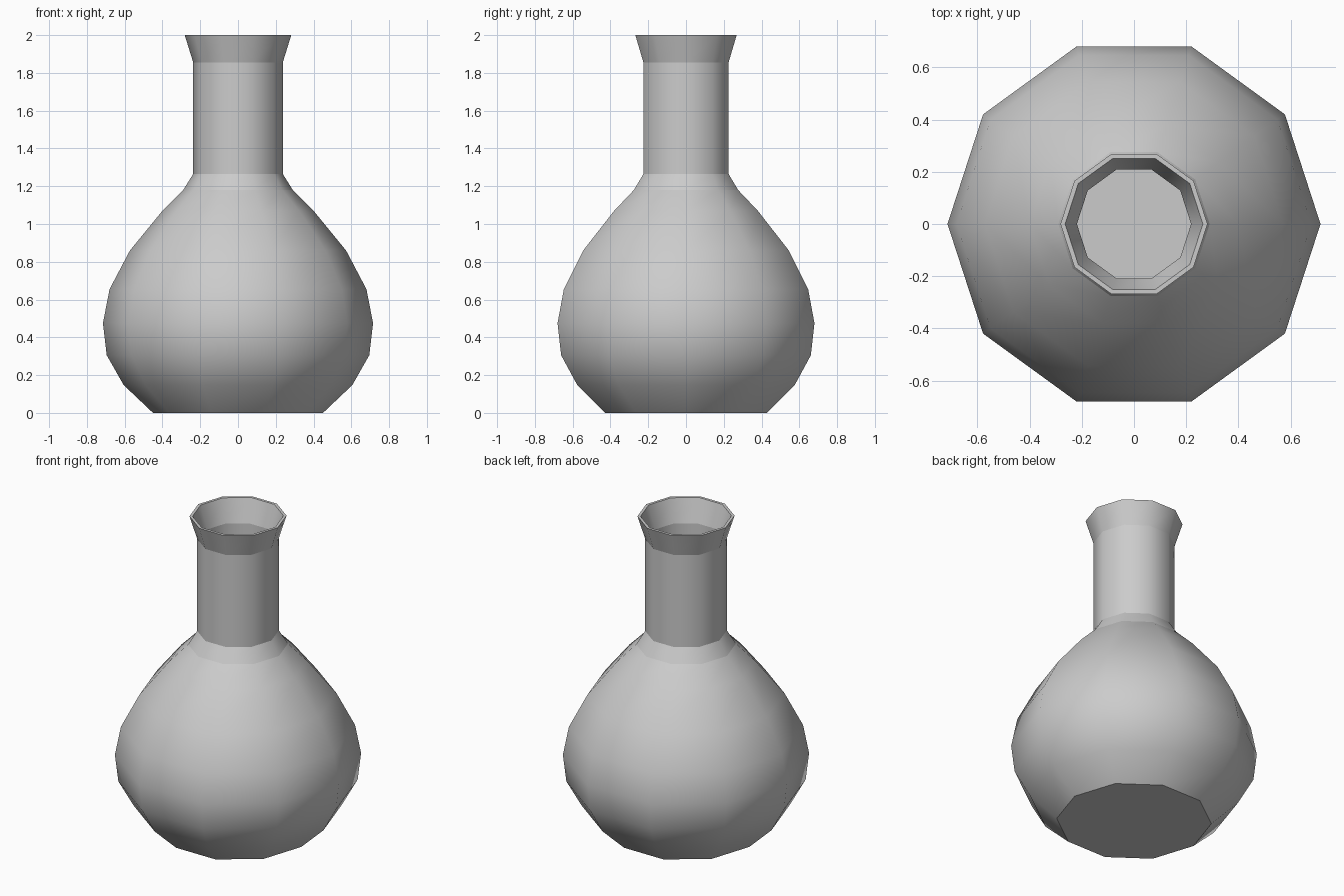
import bpy, bmesh, math

if "Cube" in bpy.data.objects:
    bpy.data.objects.remove(bpy.data.objects["Cube"])

SIDES = 10
WALL = 0.018

# Outer profile from base to lip: (radius, height)
outer = [(0.45, 0.0), (0.605, 0.147), (0.695, 0.305), (0.715, 0.475),
         (0.68, 0.655), (0.572, 0.86), (0.40, 1.07), (0.29, 1.18),
         (0.237, 1.265), (0.237, 1.855), (0.282, 2.0)]
# Inner profile from lip back down to the inside floor
inner = [(r - WALL, max(z, WALL)) for r, z in reversed(outer)]
profile = outer + inner

# Rings where the shading breaks: base, shoulder, neck, lip
hard = {0, 7, 8, 9, 10}
hard |= {len(profile) - 1 - i for i in hard}

bm = bmesh.new()


def ring(radius, z):
    return [bm.verts.new((radius * math.cos(math.tau * k / SIDES),
                          radius * math.sin(math.tau * k / SIDES), z))
            for k in range(SIDES)]


# Walls
rings = [ring(r, z) for r, z in profile]
for a, b in zip(rings, rings[1:]):
    for k in range(SIDES):
        n = (k + 1) % SIDES
        bm.faces.new((a[k], a[n], b[n], b[k]))

# Underside and inside floor
bm.faces.new(rings[0][::-1])
bm.faces.new(rings[-1])
bmesh.ops.recalc_face_normals(bm, faces=bm.faces[:])

# Smooth faces with crisp rings
for f in bm.faces:
    f.smooth = True
for i in hard:
    for k in range(SIDES):
        bm.edges.get((rings[i][k], rings[i][(k + 1) % SIDES])).smooth = False

mesh = bpy.data.meshes.new("flask")
bm.to_mesh(mesh)
bm.free()
flask = bpy.data.objects.new("flask", mesh)
bpy.context.collection.objects.link(flask)
